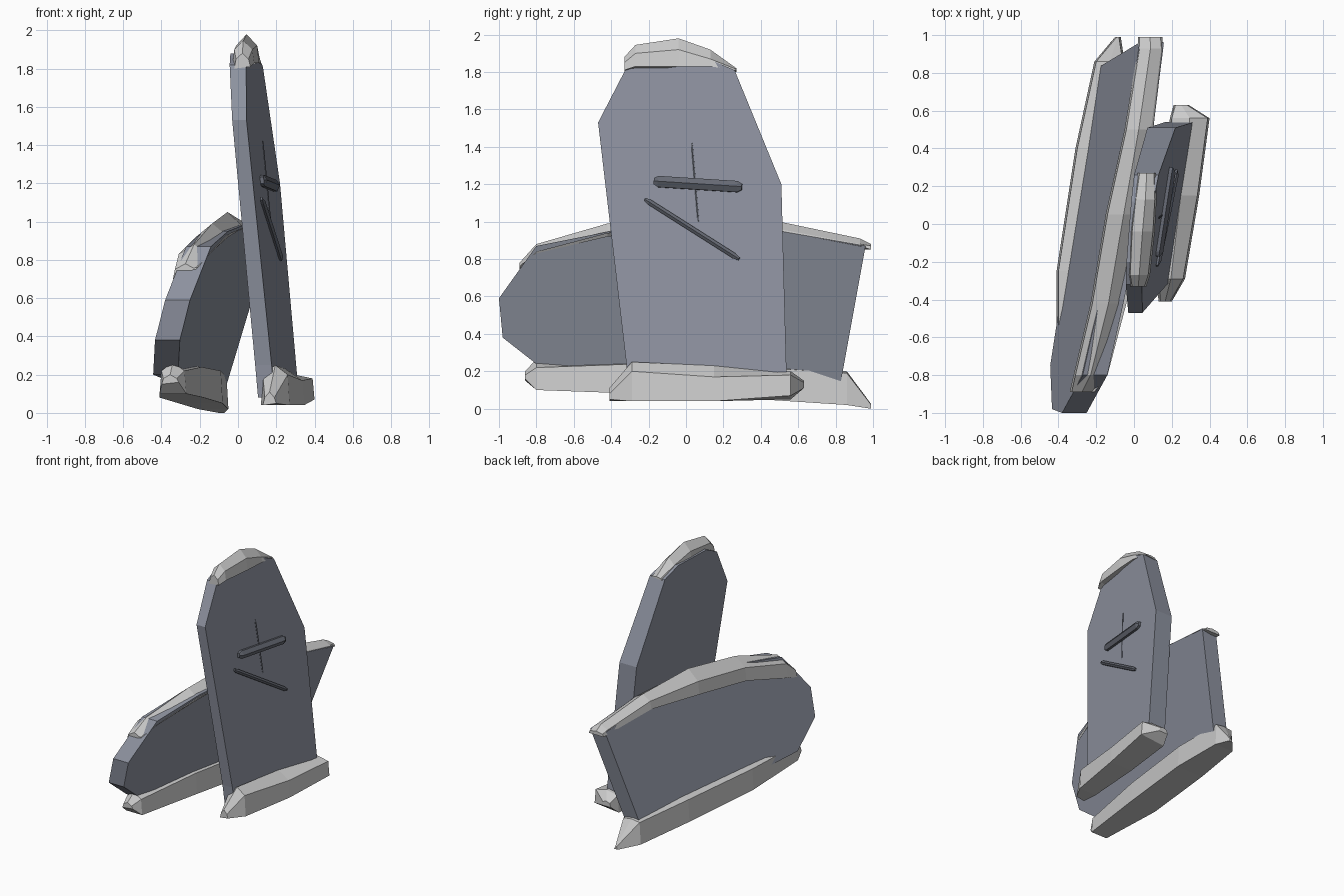
import bpy, bmesh
from mathutils import Vector

if "Cube" in bpy.data.objects:
    bpy.data.objects.remove(bpy.data.objects["Cube"])

stone = bpy.data.materials.new("stone_grey")
stone.diffuse_color = (0.27, 0.29, 0.35, 1)
stone.use_nodes = True
stone.node_tree.nodes["Principled BSDF"].inputs["Base Color"].default_value = stone.diffuse_color
bark = bpy.data.materials.new("dark_stone")
bark.diffuse_color = (0.13, 0.14, 0.17, 1)
bark.use_nodes = True
bark.node_tree.nodes["Principled BSDF"].inputs["Base Color"].default_value = bark.diffuse_color


def finish(name, bm, mat=None):
    bmesh.ops.recalc_face_normals(bm, faces=bm.faces)
    me = bpy.data.meshes.new(name)
    bm.to_mesh(me)
    bm.free()
    ob = bpy.data.objects.new(name, me)
    bpy.context.collection.objects.link(ob)
    if mat:
        me.materials.append(mat)
    return ob


def bridge(name, rings, mat=None):
    """Skin closed rings of equal length and cap both ends."""
    bm = bmesh.new()
    vs = [[bm.verts.new(p) for p in r] for r in rings]
    n = len(vs[0])
    for a, b in zip(vs, vs[1:]):
        for i in range(n):
            j = (i + 1) % n
            bm.faces.new((a[i], a[j], b[j], b[i]))
    bm.faces.new(vs[0])
    bm.faces.new(vs[-1])
    return finish(name, bm, mat)


def slab(name, outline, face_x, thick):
    """Leaning slab: outline in y-z, x of the right face and thickness as functions."""
    bridge(name, [[(face_x(y, z) - k * thick(y), y, z) for y, z in outline] for k in (0, 1)], stone)


def snow(name, stations):
    """Five-sided drift; station = y, left x, right x, left bottom z, right bottom z, shoulder z, top z."""
    bridge(name, [[(xl, y, zl), (xr, y, zr), (xr - .01, y, zs), ((xl + xr) / 2, y, zt), (xl + .01, y, zs)]
                  for y, xl, xr, zl, zr, zs, zt in stations])


def tall_x(y, z):
    return .245 + .15 * y - .085 * z


def low_x(y, z):
    return -.24 + .17 * y + .27 * z


# Upright gravestone, thicker towards the back edge
slab("tall_stone",
     [(-.31, .08), (-.32, .25), (-.47, 1.53), (-.32, 1.82), (-.2, 1.88), (.12, 1.87), (.26, 1.81), (.51, 1.2), (.54, .1)],
     tall_x, lambda y: .08 + .075 * (y + .4))

# Low leaning gravestone
slab("low_stone",
     [(-.75, .2), (-.98, .38), (-1, .59), (-.8, .87), (-.4, .95), (0, .98), (.5, .95), (.96, .87), (.82, .1)],
     low_x, lambda y: .13)

# Snow on top of the upright stone
snow("tall_snow_cap", [
    (-.33, -.02, .065, 1.80, 1.81, 1.85, 1.88),
    (-.27, -.03, .085, 1.80, 1.83, 1.90, 1.945),
    (-.04, -.02, .11, 1.83, 1.83, 1.92, 1.98),
    (.13, .0, .12, 1.83, 1.83, 1.87, 1.92),
    (.27, .02, .115, 1.80, 1.81, 1.815, 1.82)])

# Snow along the top of the low stone, hanging over its outer face
snow("low_snow_cap", [
    (-.89, -.34, -.21, .70, .76, .75, .78),
    (-.80, -.32, -.14, .72, .84, .83, .88),
    (-.42, -.23, -.04, .82, .94, .92, .99),
    (.05, -.15, .04, .87, .97, .97, 1.05),
    (.50, -.05, .10, .90, .95, .96, 1.00),
    (.93, .02, .155, .85, .87, .88, .91),
    (.99, .02, .15, .85, .85, .87, .88)])

# Snow drifts at the feet
snow("tall_snow_base", [
    (-.41, .13, .20, .04, .05, .08, .11),
    (-.29, .12, .27, .04, .04, .20, .25),
    (.15, .15, .345, .04, .04, .17, .23),
    (.56, .19, .40, .05, .07, .18, .20),
    (.63, .21, .29, .11, .11, .14, .15)])
snow("low_snow_base", [
    (-.86, -.40, -.31, .15, .16, .18, .20),
    (-.80, -.41, -.27, .10, .10, .22, .265),
    (-.25, -.41, -.18, .08, .08, .24, .25),
    (.40, -.31, -.08, .05, .05, .22, .23),
    (.86, -.21, -.05, .02, .02, .19, .20),
    (.99, -.10, -.07, .0, .0, .02, .025)])


# Strips on the upright face: start and end in y-z, width, relief
def strip(name, p, q, width, relief):
    a, b = [Vector((tall_x(*v), *v)) for v in (p, q)]
    d = (b - a).normalized()
    out = Vector((1, -.15, .085)).normalized()
    side = d.cross(out) * width / 2
    rings = []
    for t, s in ((0, .55), (.05, 1), (.95, 1), (1, .55)):
        c = a.lerp(b, t)
        rings.append([c - side * s - out * .02, c + side * s - out * .02,
                      c + side * s + out * relief * .5, c + out * relief * s, c - side * s + out * relief * .5])
    bridge(name, rings, bark)


strip("upper_strip", (-.17, 1.215), (.30, 1.185), .06, .035)
strip("lower_strip", (-.22, 1.12), (.285, .80), .03, .022)
strip("upright_strip", (.03, 1.42), (.065, 1.0), .012, .004)
